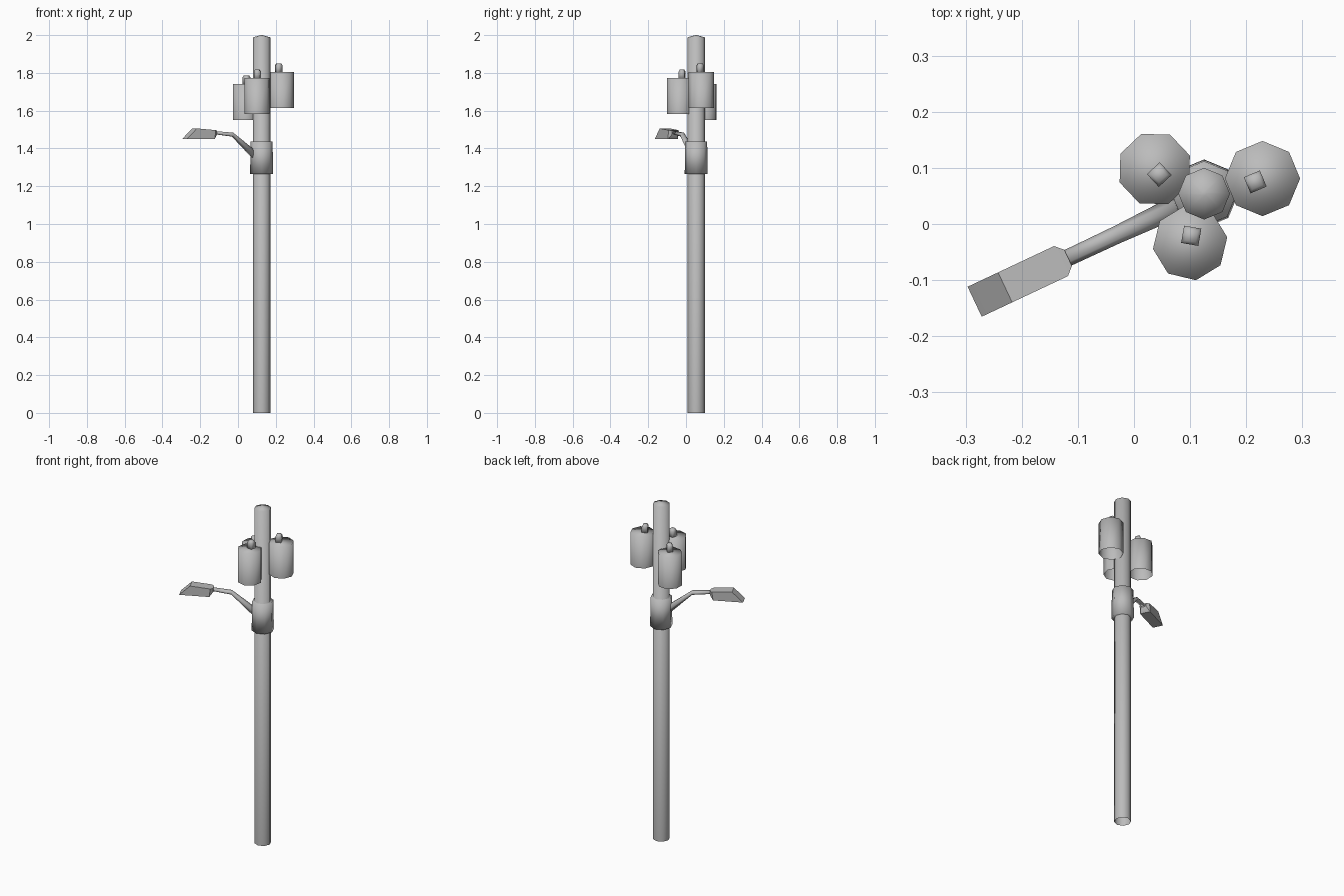
import bpy, bmesh
from math import sin, cos, pi, radians
from mathutils import Vector

cube = bpy.data.objects.get("Cube")
if cube:
    bpy.data.objects.remove(cube)

grey = bpy.data.materials.new("utility grey")
grey.use_nodes = True
tone = (0.5, 0.5, 0.5, 1)
grey.diffuse_color = tone
grey.node_tree.nodes["Principled BSDF"].inputs["Base Color"].default_value = tone

POLE = Vector((0.125, 0.054, 0))


def loft(name, rings, cap_start=True, cap_end=True, smooth=True):
    """Skin a list of equally sized point rings into one object."""
    bm = bmesh.new()
    loops = [[bm.verts.new(p) for p in ring] for ring in rings]
    n = len(loops[0])
    for a, b in zip(loops, loops[1:]):
        for i in range(n):
            j = (i + 1) % n
            bm.faces.new((a[i], a[j], b[j], b[i]))
    if cap_start:
        bm.faces.new(loops[0][::-1])
    if cap_end:
        bm.faces.new(loops[-1])
    bmesh.ops.recalc_face_normals(bm, faces=bm.faces)
    mesh = bpy.data.meshes.new(name)
    bm.to_mesh(mesh)
    bm.free()
    mesh.materials.append(grey)
    for face in mesh.polygons:
        face.use_smooth = smooth
    obj = bpy.data.objects.new(name, mesh)
    bpy.context.collection.objects.link(obj)
    return obj


def column(name, x, y, profile, sides, turn=0, **caps):
    """Upright prism from (radius, height) pairs."""
    rings = []
    for r, z in profile:
        angles = [radians(turn) + 2 * pi * i / sides for i in range(sides)]
        rings.append([(x + r * cos(a), y + r * sin(a), z) for a in angles])
    return loft(name, rings, **caps)


# Pole with a shallow pointed top, and the mounting collar
column("pole", POLE.x, POLE.y, [(0.046, 0), (0.046, 1.988), (0.004, 2)], 8,
       cap_start=False)
column("collar", POLE.x, POLE.y, [(0.061, 1.265), (0.058, 1.437)], 8)

# Transformer cans: centre, base height, turn, insulator centre and turn
cans = [
    ("back", 0.037, 0.098, 1.55, 21, 0.045, 0.088, 88),
    ("left", 0.229, 0.081, 1.615, 0, 0.216, 0.075, 68),
    ("front", 0.1, -0.034, 1.583, 9, 0.102, -0.021, 35),
]
for side, x, y, z, turn, kx, ky, kturn in cans:
    column(side + "_transformer", x, y, [(0.067, z), (0.067, z + 0.19)], 8, turn,
           cap_start=False)
    column(side + "_insulator", kx, ky,
           [(0.022, z + 0.18), (0.022, z + 0.224), (0.014, z + 0.236)], 4, kturn)

# Street light, laid out along its own direction away from the pole
out = Vector((-0.905, -0.426, 0)).normalized()
side = Vector((-out.y, out.x, 0))


def at(s, w, z):
    return POLE + out * s + side * w + Vector((0, 0, z))


# Bent arm: distance, height, half width, half thickness
path = [(0.03, 1.355, 0.021, 0.03), (0.17, 1.473, 0.016, 0.012),
        (0.285, 1.485, 0.015, 0.009)]
arm = []
for s, z, w, t in path:
    arm.append([at(s, w * cos(i * pi / 3), z + t * sin(i * pi / 3))
                for i in range(6)])
loft("lamp_arm", arm)

# Lamp head: slanted nose, wide body, narrow neck
sections = [(0.452, 0.449, 1.449, 1.452, 0.0295), (0.448, 0.392, 1.449, 1.506, 0.0295),
            (0.288, 0.282, 1.449, 1.497, 0.0295), (0.268, 0.268, 1.474, 1.495, 0.016)]
head = []
for s_low, s_top, low, top, w in sections:
    head.append([at(s_low, -w, low), at(s_low, w, low),
                 at(s_top, w, top), at(s_top, -w, top)])
lamp = loft("lamp_head", head)
bpy.context.view_layer.objects.active = lamp
lamp.select_set(True)
bpy.ops.object.shade_smooth_by_angle(angle=radians(40))
